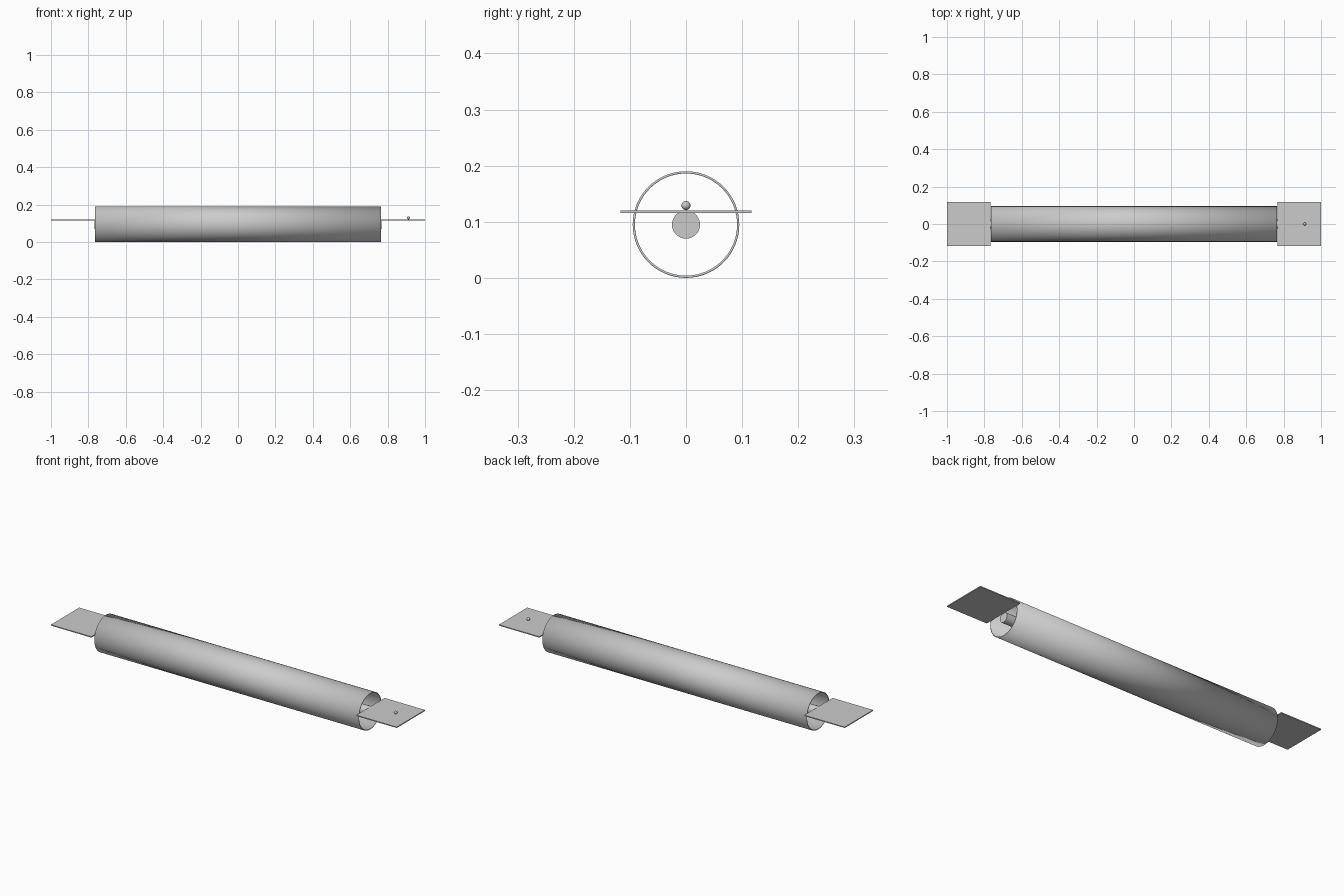
import bpy
import math

cube = bpy.data.objects.get("Cube")
if cube:
    bpy.data.objects.remove(cube, do_unlink=True)

AXIS_Z = 0.095      # height of the roller axis
HALF = 0.764        # half length of the tube
PLATE_Z = 0.118

grey = bpy.data.materials.new("plain grey")
grey.use_nodes = True
colour = (0.6, 0.6, 0.6, 1)
grey.diffuse_color = colour
grey.node_tree.nodes["Principled BSDF"].inputs["Base Color"].default_value = colour


def finish(name, smooth=True):
    obj = bpy.context.object
    obj.name = name
    obj.data.materials.append(grey)
    if smooth:
        bpy.ops.object.shade_smooth_by_angle(angle=math.radians(35))
    return obj


def cylinder(name, radius, length, sides, fill):
    bpy.ops.mesh.primitive_cylinder_add(
        vertices=sides, radius=radius, depth=length, end_fill_type=fill,
        location=(0, 0, AXIS_Z), rotation=(0, math.pi / 2, 0))
    return finish(name)


# Thin open tube
tube = cylinder("outer_tube", 0.095, 2 * HALF, 64, 'NOTHING')
wall = tube.modifiers.new("wall", 'SOLIDIFY')
wall.thickness = 0.004
wall.offset = -1

# Rod along the axis, just proud of the tube ends
cylinder("inner_rod", 0.025, 2 * HALF + 0.004, 32, 'NGON')

# Flat end plates
for side, name in ((1, "left_plate"), (-1, "right_plate")):
    bpy.ops.mesh.primitive_cube_add(
        size=1, location=(side * (1 + HALF + 0.002) / 2, 0, PLATE_Z))
    bpy.context.object.scale = (1 - HALF - 0.002, 0.234, 0.005)
    bpy.ops.object.transform_apply(location=False, rotation=False, scale=True)
    finish(name, smooth=False)

# Small knob on the left plate
bpy.ops.mesh.primitive_uv_sphere_add(
    segments=24, ring_count=12, radius=0.008, location=(0.912, 0, 0.129))
finish("plate_knob")
